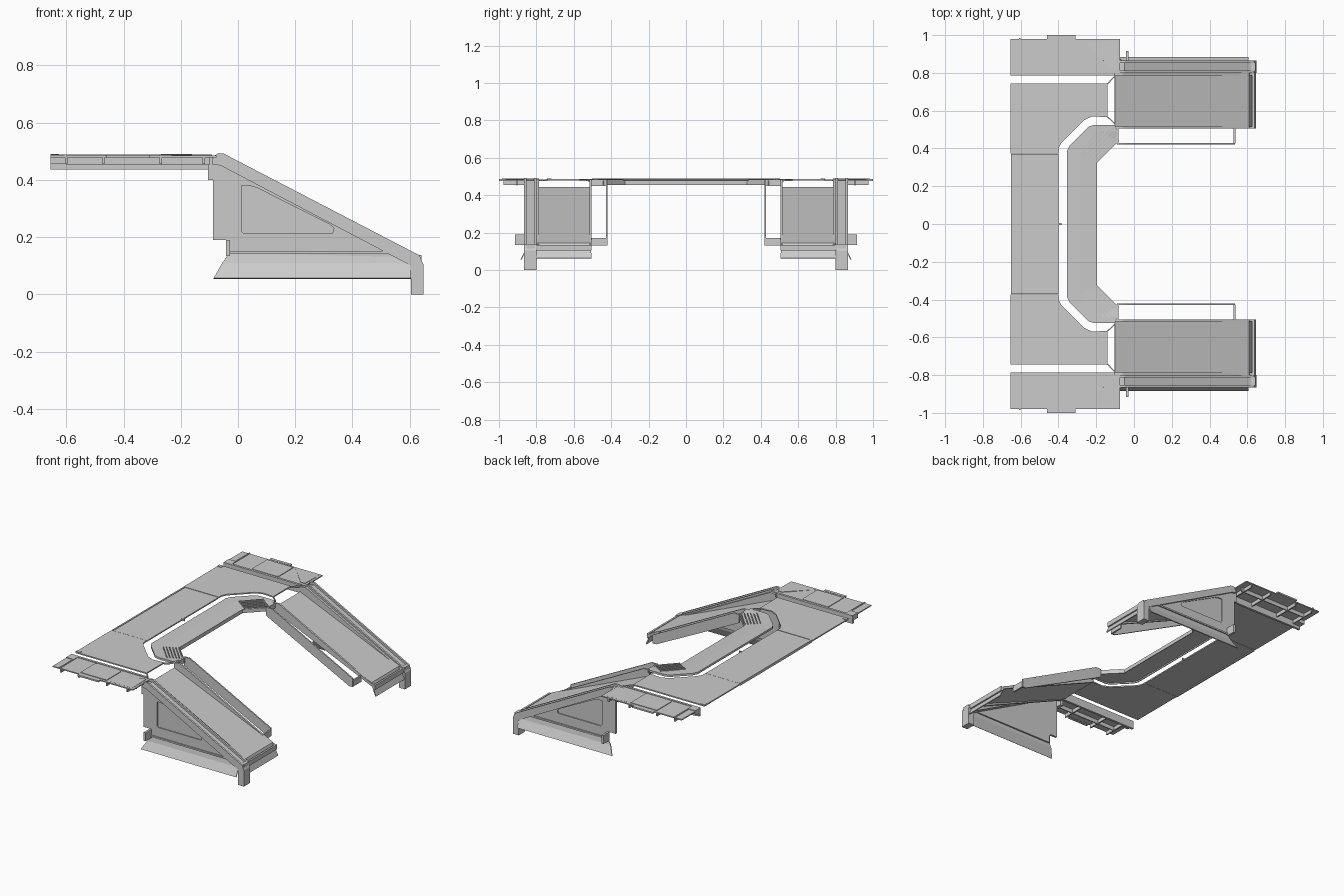
import bpy, bmesh, math
from mathutils import Vector


def finish(name, bm, mirror=True):
    bmesh.ops.recalc_face_normals(bm, faces=bm.faces)
    me = bpy.data.meshes.new(name)
    bm.to_mesh(me)
    bm.free()
    ob = bpy.data.objects.new(name, me)
    bpy.context.collection.objects.link(ob)
    if mirror:
        m = ob.modifiers.new("mirror", 'MIRROR')
        m.use_axis = (False, True, False)
        m.use_mirror_merge = False
    return ob


def prism(name, pts, a, b, axis='z', mirror=True):
    """Extrude an outline: axis z uses (x, y) points, axis y uses (x, z) points."""
    bm = bmesh.new()
    put = (lambda p, d: (p[0], p[1], d)) if axis == 'z' else (lambda p, d: (p[0], d, p[1]))
    lo = [bm.verts.new(put(p, a)) for p in pts]
    hi = [bm.verts.new(put(p, b)) for p in pts]
    bm.faces.new(lo)
    bm.faces.new(hi)
    for i in range(len(pts)):
        j = (i + 1) % len(pts)
        bm.faces.new((lo[i], lo[j], hi[j], hi[i]))
    return finish(name, bm, mirror)


def box(name, x, y, z, mirror=True):
    return prism(name, [(x[0], y[0]), (x[1], y[0]), (x[1], y[1]), (x[0], y[1])], z[0], z[1], 'z', mirror)


def loft(name, rows, mirror=True, thick=0.006):
    """Sheet spanning several rows of 3D points."""
    bm = bmesh.new()
    vs = [[bm.verts.new(p) for p in r] for r in rows]
    for r, s in zip(vs, vs[1:]):
        for i in range(len(r) - 1):
            bm.faces.new((r[i], r[i + 1], s[i + 1], s[i]))
    ob = finish(name, bm, mirror)
    m = ob.modifiers.new("thickness", 'SOLIDIFY')
    m.thickness = thick
    return ob


def bar(name, p, q, w, h):
    """Straight bar between two points, w wide in plan and h tall."""
    p, q = Vector(p), Vector(q)
    d = (q - p)
    s = Vector((-d.y, d.x, 0)).normalized() * w / 2
    u = Vector((0, 0, h))
    bm = bmesh.new()
    for e in (p, q):
        for o in (-s, s, s - u, -s - u):
            bm.verts.new(e + o)
    bmesh.ops.convex_hull(bm, input=bm.verts[:])
    return finish(name, bm)


def rail_z(x):
    return 0.49 - (x + 0.05) * 0.518


# Main deck: centre plate and mirrored corner plates
box("centre_deck", (-0.65, -0.40), (-0.37, 0.37), (0.478, 0.486), False)
box("centre_deck_back_edge", (-0.652, -0.642), (-0.37, 0.37), (0.472, 0.489), False)
prism("corner_deck", [(-0.655, 0.373), (-0.655, 0.745), (-0.14, 0.745), (-0.14, 0.565), (-0.22, 0.57),
                      (-0.265, 0.55), (-0.385, 0.43), (-0.40, 0.40), (-0.40, 0.373)], 0.479, 0.487)
box("corner_deck_clip", (-0.655, -0.625), (0.72, 0.742), (0.487, 0.490))
box("deck_centre_tick", (-0.405, -0.385), (-0.004, 0.004), (0.476, 0.488), False)

# Gap struts joining corner deck to the ramp head
bar("gap_strut_outer", (-0.14, 0.742, 0.485), (-0.10, 0.785, 0.485), 0.006, 0.01)
bar("gap_strut_inner", (-0.14, 0.567, 0.485), (-0.10, 0.53, 0.485), 0.006, 0.01)

# Outer wings with a raised panel, edge tab and hanging fascia
box("wing_deck", (-0.655, -0.075), (0.80, 0.98), (0.478, 0.485))
prism("wing_panel", [(-0.465, 0.815), (-0.455, 0.805), (-0.285, 0.805), (-0.275, 0.815), (-0.275, 0.965),
                     (-0.465, 0.965)], 0.485, 0.489)
box("wing_tab", (-0.46, -0.31), (0.98, 1.0), (0.477, 0.487))
box("wing_fascia", (-0.60, -0.10), (0.90, 0.906), (0.452, 0.478))
for i, x in enumerate((-0.60, -0.47, -0.27, -0.12)):
    box("wing_rib_%d" % i, (x - 0.004, x + 0.004), (0.80, 0.975), (0.455, 0.478))
box("wing_end_strip", (-0.608, -0.600), (0.80, 0.985), (0.485, 0.489))
box("wing_end_block", (-0.655, -0.605), (0.80, 0.84), (0.455, 0.489))
box("wing_beam", (-0.655, -0.10), (0.785, 0.80), (0.436, 0.489))
box("wing_corner_block", (-0.105, -0.083), (0.80, 0.85), (0.40, 0.485))
loft("wing_crease", [[(-0.26, 0.965, 0.4855), (-0.09, 0.965, 0.4855)], [(-0.12, 0.82, 0.489), (-0.09, 0.82, 0.489)]],
     thick=0.003)


# Inner walkway rim that wraps the opening
def both(pts, z):
    return [(x, y, z) for x, y in pts] + [(x, -y, z) for x, y in reversed(pts)]


outer = [(-0.10, 0.525), (-0.21, 0.525), (-0.24, 0.515), (-0.34, 0.415), (-0.355, 0.385)]
mid = [(-0.09, 0.49), (-0.185, 0.49), (-0.205, 0.478), (-0.275, 0.40), (-0.283, 0.37)]
inner = [(-0.08, 0.44), (-0.085, 0.436), (-0.09, 0.43), (-0.185, 0.335), (-0.195, 0.325)]
loft("inner_rim", [both(outer, 0.474), both(outer, 0.487), both(mid, 0.486), both(inner, 0.479), both(inner, 0.455)],
     False, 0.005)

# Stepped grip slats on the rim's diagonals
for i in range(6):
    t = i / 5
    c = Vector((-0.215 + 0.075 * t, 0.445 - 0.055 * t, 0.490 - 0.005 * t))
    h = Vector((0.052, 0.055, 0))
    bar("grip_slat_%d" % i, c - h, c + h, 0.006, 0.009)

# Ramp: sunken tray panel, foot flap, side rims and end rims
loft("ramp_panel", [[(-0.10, 0.51, 0.445), (-0.10, 0.80, 0.445)], [(0.61, 0.51, 0.145), (0.61, 0.80, 0.145)],
                    [(0.645, 0.505, 0.065), (0.645, 0.80, 0.065)]])
rim = [(-0.10, 0.478), (-0.06, 0.483), (0.635, rail_z(0.65)), (0.635, 0.105), (0.61, 0.125), (-0.10, 0.435)]
prism("ramp_inner_rim", rim, 0.505, 0.517, 'y')
prism("ramp_outer_rim", rim, 0.785, 0.80, 'y')
box("ramp_foot_rim", (0.625, 0.637), (0.505, 0.80), (0.105, 0.135))

# Outer ramp rail: two flanges, sunk channel between them, and foot post
flange = [(-0.09, 0.48), (-0.07, 0.492), (-0.05, 0.492), (0.635, 0.136), (0.645, 0.11), (0.605, 0.10),
          (-0.06, 0.45), (-0.09, 0.455)]
prism("rail_inner_flange", flange, 0.80, 0.812, 'y')
prism("rail_outer_flange", flange, 0.853, 0.865, 'y')
prism("rail_channel", [(-0.08, 0.473), (-0.05, 0.478), (0.635, 0.122), (0.605, 0.10), (-0.06, 0.45), (-0.08, 0.455)],
      0.812, 0.853, 'y')
prism("foot_post", [(0.605, 0.0), (0.605, 0.115), (0.625, 0.13), (0.64, 0.12), (0.648, 0.105), (0.648, 0.0)],
      0.80, 0.865, 'y')
box("foot_post_cap", (0.618, 0.642), (0.81, 0.855), (0.11, 0.138))

# Ramp side wall with a recessed window panel
wall = prism("ramp_side_wall", [(-0.087, 0.19), (-0.087, 0.455), (-0.05, 0.455), (0.61, 0.11), (0.61, 0.06),
                                (0.59, 0.13), (-0.03, 0.13), (-0.03, 0.18), (-0.04, 0.19)], 0.838, 0.852, 'y')
cutter = prism("window_cutter", [(0.012, 0.222), (0.02, 0.213), (0.33, 0.213), (0.335, 0.232), (0.32, 0.245),
                                 (0.065, 0.373), (0.04, 0.38), (0.012, 0.38)], 0.845, 0.90, 'y', False)
cutter.hide_render = True
cutter.hide_viewport = True
cut = wall.modifiers.new("window", 'BOOLEAN')
cut.object = cutter
cut.solver = 'EXACT'
wall.modifiers.move(1, 0)

# Flared skirt, its top moulding and the side lug
top = [(-0.03, 0.852, 0.145), (0.61, 0.852, 0.145 - 0.015)]
loft("skirt", [top, [(-0.055, 0.858, 0.11), (0.605, 0.858, 0.11)], [(-0.085, 0.885, 0.057), (0.605, 0.885, 0.057)]])
box("skirt_moulding", (-0.03, 0.57), (0.85, 0.860), (0.142, 0.152))
box("side_lug", (-0.042, -0.028), (0.85, 0.915), (0.135, 0.19))

# Inner handrail plate beside the ramp with its end returns
prism("handrail_plate", [(-0.09, 0.485), (-0.05, 0.485), (0.535, 0.185), (0.535, 0.13), (0.51, 0.13), (-0.09, 0.43)],
      0.420, 0.429, 'y')
box("handrail_lower_return", (0.527, 0.537), (0.425, 0.51), (0.132, 0.172))
box("handrail_upper_return", (-0.092, -0.082), (0.425, 0.51), (0.45, 0.484))
